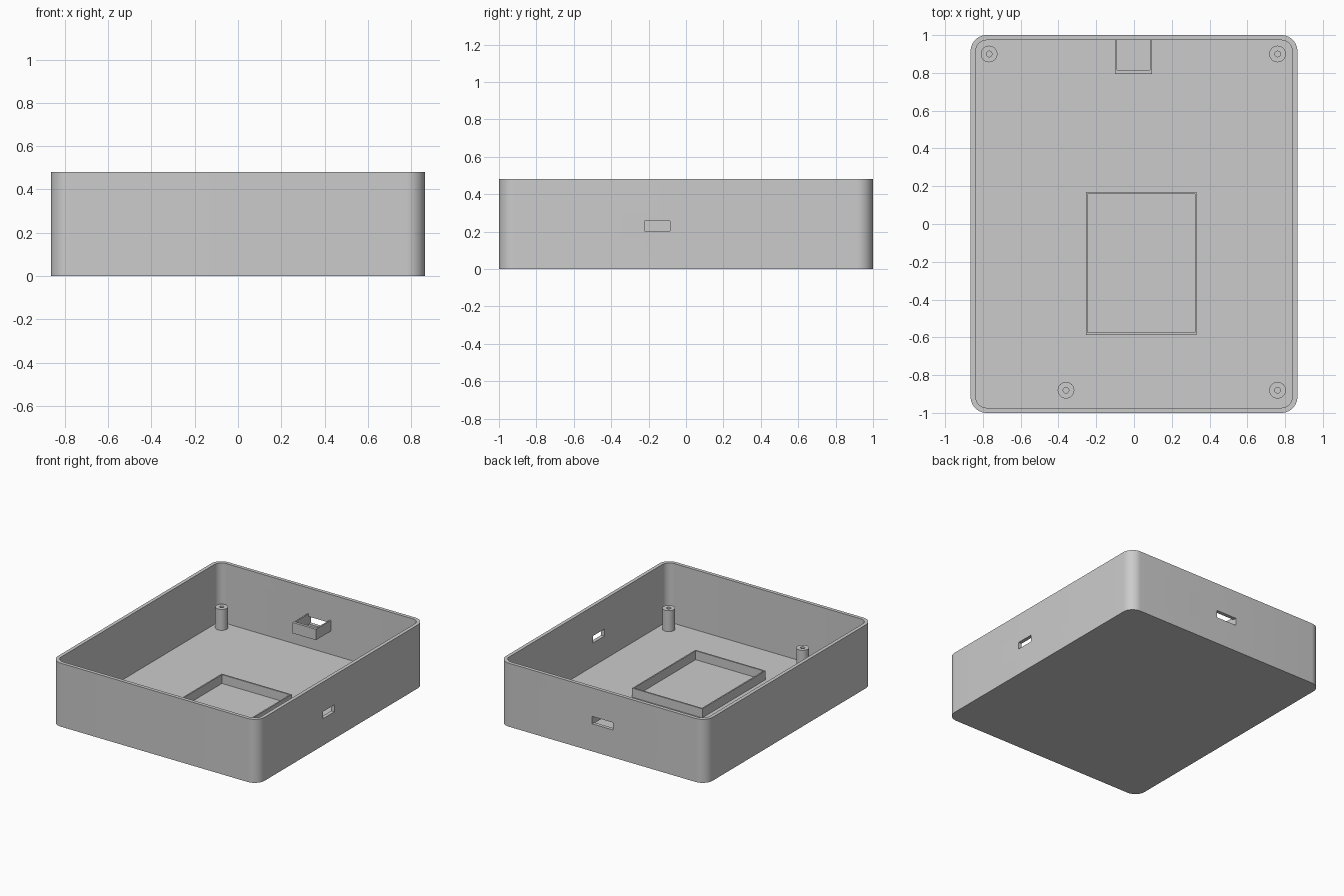
import bpy
import bmesh
import math

cube = bpy.data.objects.get("Cube")
if cube:
    bpy.data.objects.remove(cube, do_unlink=True)

HEIGHT, FLOOR = 0.48, 0.027
HX, HY, WALL = 0.865, 1.0, 0.027

grey = bpy.data.materials.new("plain grey")
grey.use_nodes = True
colour = (0.6, 0.6, 0.6, 1)
grey.diffuse_color = colour
grey.node_tree.nodes["Principled BSDF"].inputs["Base Color"].default_value = colour


def rounded(hx, hy, r, n=12):
    """Outline of a rectangle with rounded corners."""
    pts = []
    for k, (sx, sy) in enumerate([(1, 1), (-1, 1), (-1, -1), (1, -1)]):
        for i in range(n + 1):
            a = math.pi / 2 * (k + i / n)
            pts.append((sx * (hx - r) + r * math.cos(a), sy * (hy - r) + r * math.sin(a)))
    return pts


def circle(x, y, r, n=32):
    return [(x + r * math.cos(2 * math.pi * i / n), y + r * math.sin(2 * math.pi * i / n))
            for i in range(n)]


def rect(x0, x1, y0, y1):
    return [(x0, y0), (x1, y0), (x1, y1), (x0, y1)]


def loft(name, *rings):
    """Join (outline, height) rings in order and cap both ends."""
    bm = bmesh.new()
    loops = [[bm.verts.new((x, y, z)) for x, y in pts] for pts, z in rings]
    for a, b in zip(loops, loops[1:]):
        for i in range(len(a)):
            j = (i + 1) % len(a)
            bm.faces.new((a[i], a[j], b[j], b[i]))
    bm.faces.new(loops[0])
    bm.faces.new(loops[-1])
    bmesh.ops.recalc_face_normals(bm, faces=bm.faces)
    mesh = bpy.data.meshes.new(name)
    bm.to_mesh(mesh)
    bm.free()
    mesh.materials.append(grey)
    ob = bpy.data.objects.new(name, mesh)
    bpy.context.collection.objects.link(ob)
    return ob


def smooth(ob):
    bpy.ops.object.select_all(action='DESELECT')
    ob.select_set(True)
    bpy.context.view_layer.objects.active = ob
    bpy.ops.object.shade_smooth_by_angle(angle=math.radians(30))


# Open tray with rounded corners
outer = rounded(HX, HY, 0.085)
inner = rounded(HX - WALL, HY - WALL, 0.058)
tray = loft("tray", (outer, 0), (outer, HEIGHT), (inner, HEIGHT), (inner, FLOOR))

# Port slots through the left and back walls
slots = {
    "side_slot_cutter": (rect(0.8, 0.9, -0.222, -0.085), 0.203, 0.256),
    "back_slot_cutter": (rect(-0.09, 0.085, 0.94, 1.05), 0.208, 0.264),
}
for name, (outline, z0, z1) in slots.items():
    cutter = loft(name, (outline, z0), (outline, z1))
    mod = tray.modifiers.new(name, 'BOOLEAN')
    mod.operation = 'DIFFERENCE'
    mod.solver = 'EXACT'
    mod.object = cutter
    bpy.context.view_layer.objects.active = tray
    bpy.ops.object.modifier_apply(modifier=name)
    bpy.data.objects.remove(cutter, do_unlink=True)
smooth(tray)

# Hollow screw posts
posts = {
    "post_back_right": (-0.767, 0.90),
    "post_back_left": (0.76, 0.90),
    "post_front_right": (-0.36, -0.88),
    "post_front_left": (0.76, -0.88),
}
for name, (x, y) in posts.items():
    wide, bore = circle(x, y, 0.044), circle(x, y, 0.015)
    smooth(loft(name, (wide, FLOOR - 0.005), (wide, 0.185), (bore, 0.185), (bore, FLOOR + 0.001)))

# Low rectangular rim on the floor
rim_out = rect(-0.255, 0.332, -0.587, 0.17)
rim_in = rect(-0.245, 0.322, -0.575, 0.158)
loft("floor_rim", (rim_out, FLOOR - 0.005), (rim_out, 0.095),
     (rim_in, 0.095), (rim_in, FLOOR + 0.001))

# U-shaped port bracket on the back wall
bracket = [(-0.1, 0.98), (-0.1, 0.795), (0.095, 0.795), (0.095, 0.98),
           (0.085, 0.98), (0.085, 0.815), (-0.09, 0.815), (-0.09, 0.98)]
loft("port_bracket", (bracket, 0.203), (bracket, 0.285))
